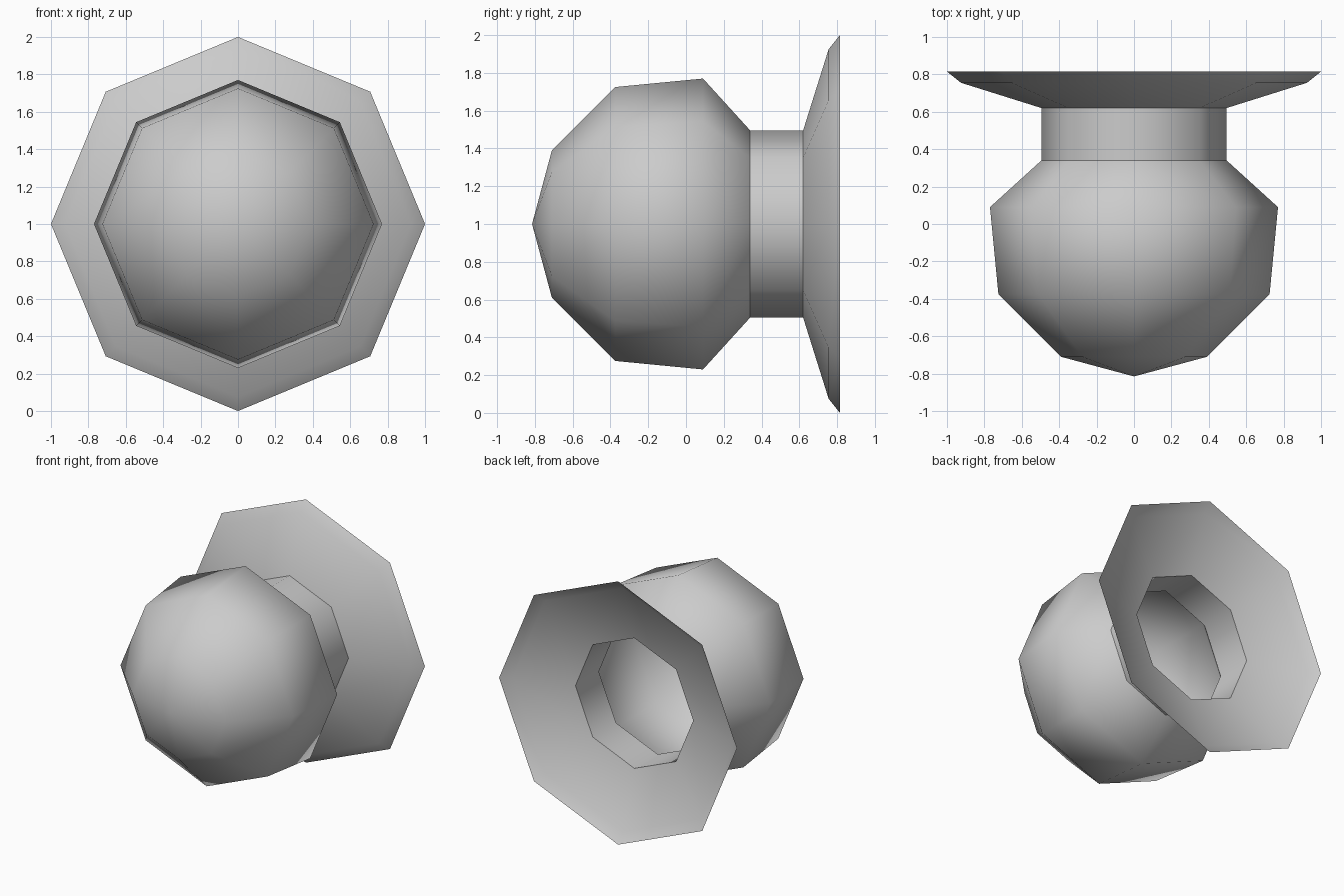
import bpy
import bmesh
from math import cos, sin, tau

cube = bpy.data.objects.get("Cube")
if cube:
    bpy.data.objects.remove(cube, do_unlink=True)

SIDES = 8
AXIS_HEIGHT = 1.0

# Single grey finish
grey = bpy.data.materials.new("light_grey")
grey.use_nodes = True
colour = (0.6, 0.6, 0.6, 1.0)
grey.diffuse_color = colour
grey.node_tree.nodes["Principled BSDF"].inputs["Base Color"].default_value = colour


def lathe(name, profile):
    """Turn (y, radius) points around the front-to-back axis into an open shell."""
    bm = bmesh.new()
    rings = []
    for y, r in profile:
        if r == 0:
            rings.append([bm.verts.new((0, y, AXIS_HEIGHT))] * SIDES)
        else:
            angles = [tau * i / SIDES for i in range(SIDES)]
            rings.append([bm.verts.new((r * cos(a), y, AXIS_HEIGHT + r * sin(a)))
                          for a in angles])
    for near, far in zip(rings, rings[1:]):
        for i in range(SIDES):
            j = (i + 1) % SIDES
            corners = [near[i], far[i], far[j], near[j]]
            face = bm.faces.new(list(dict.fromkeys(corners)))
            face.smooth = True
    mesh = bpy.data.meshes.new(name)
    bm.to_mesh(mesh)
    bm.free()
    mesh.materials.append(grey)
    obj = bpy.data.objects.new(name, mesh)
    bpy.context.collection.objects.link(obj)
    return obj


# Rounded grip, open at the back where it meets the neck
lathe("knob", [(-0.815, 0), (-0.71, 0.39), (-0.375, 0.725), (0.09, 0.77), (0.34, 0.495)])

# Straight hollow collar
lathe("neck", [(0.34, 0.495), (0.62, 0.495)])

# Flared mounting plate, open at the back
lathe("flange", [(0.62, 0.495), (0.755, 0.925), (0.815, 1.0)])
